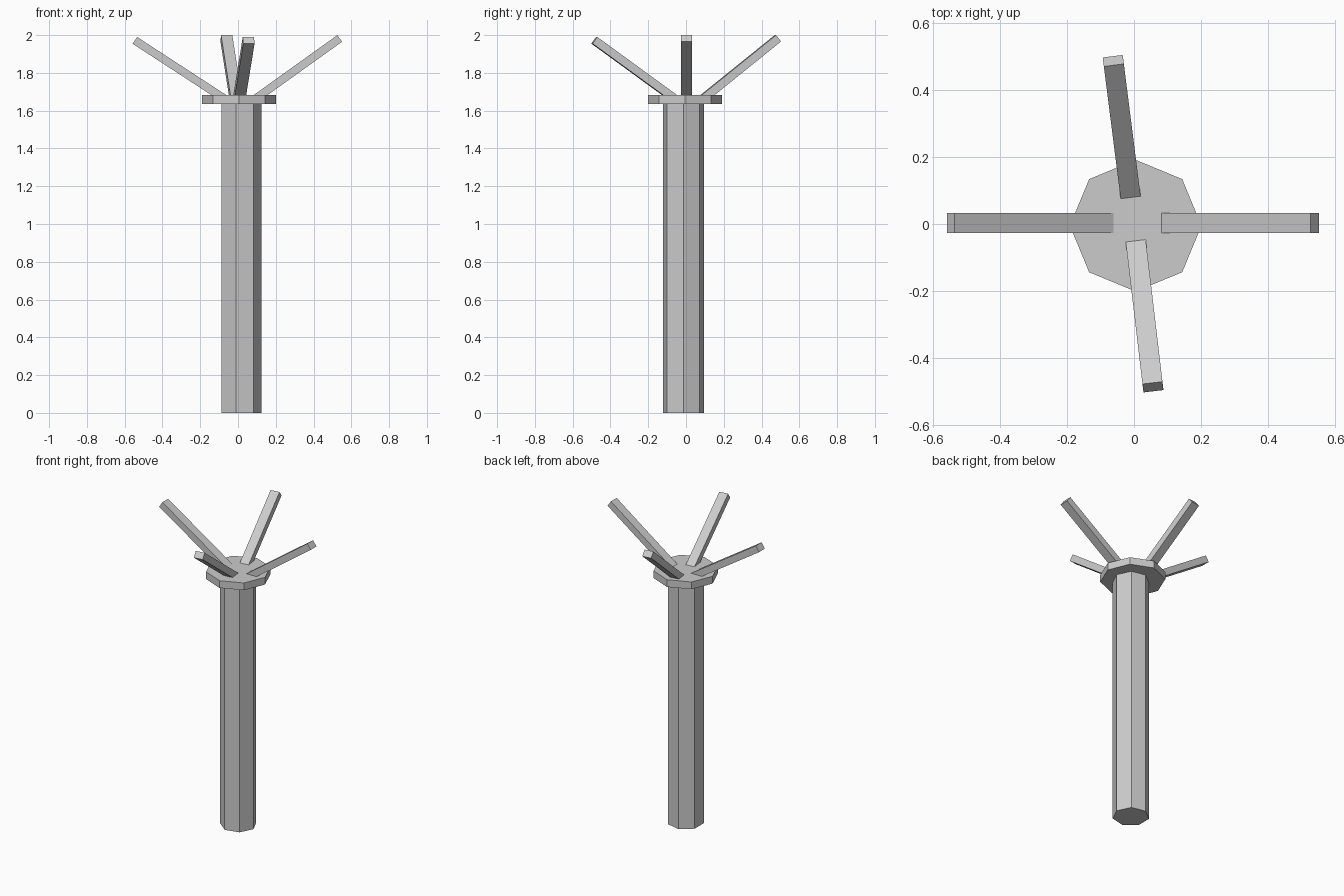
import bpy
from mathutils import Vector, Matrix

if "Cube" in bpy.data.objects:
    bpy.data.objects.remove(bpy.data.objects["Cube"])

DISC_BOTTOM, DISC_TOP = 1.634, 1.682
ARM_WIDTH, ARM_THICK = 0.06, 0.043


def prism(name, sides, radius, center, z0, z1):
    # Upright prism with one corner pointing along +x
    bpy.ops.mesh.primitive_cylinder_add(
        vertices=sides, radius=radius, depth=z1 - z0,
        location=(center[0], center[1], (z0 + z1) / 2))
    obj = bpy.context.object
    obj.name = name
    # The primitive starts its first corner on +y
    obj.rotation_euler.z = -1.5707963
    return obj


def arm(name, inner, tip):
    # Slanted bar; inner and tip lie on the centre line of its upper face
    tip = Vector(tip)
    start = Vector((*inner, DISC_TOP))
    along = (tip - start).normalized()
    start -= along * 0.01
    side = Vector((0, 0, 1)).cross(along).normalized()
    up = along.cross(side)
    center = (start + tip) / 2 - up * ARM_THICK / 2
    bpy.ops.mesh.primitive_cube_add(size=1)
    obj = bpy.context.object
    obj.name = name
    rotation = Matrix((along, side, up)).transposed().to_4x4()
    size = Matrix.Diagonal(((tip - start).length, ARM_WIDTH, ARM_THICK, 1))
    obj.data.transform(rotation @ size)
    obj.location = center
    return obj


# Seven-sided post and eight-sided cap plate
prism("post", 7, 0.111, (0.013, -0.014), 0, DISC_BOTTOM)
prism("cap_plate", 8, 0.196, (0.005, -0.005), DISC_BOTTOM, DISC_TOP)

# Four arms spreading up from the plate
arm("right_arm", (0.082, 0.003), (0.526, 0.003, 2.0))
arm("left_arm", (-0.061, 0.003), (-0.534, 0.003, 1.99))
arm("back_arm", (-0.010, 0.079), (-0.060, 0.473, 2.0))
arm("front_arm", (0.005, -0.050), (0.055, -0.473, 1.99))
